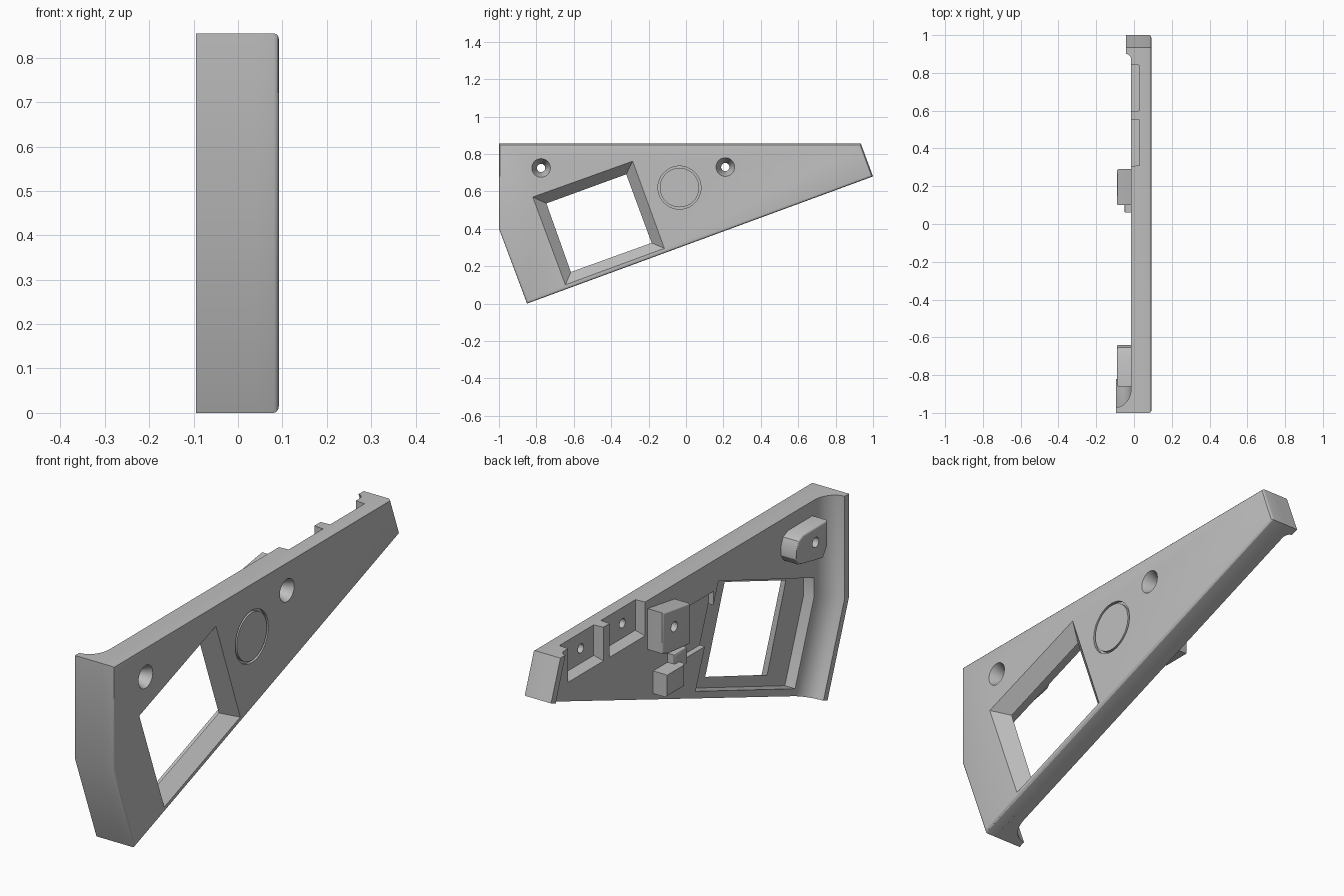
import bpy, bmesh, math

if "Cube" in bpy.data.objects:
    bpy.data.objects.remove(bpy.data.objects["Cube"])

grey = bpy.data.materials.new("plain grey")
grey.use_nodes = True
colour = (0.52, 0.52, 0.52, 1)
grey.diffuse_color = colour
grey.node_tree.nodes["Principled BSDF"].inputs["Base Color"].default_value = colour


def loft(name, loops, bevel=0.0, bevel_x=None):
    """Solid skin through matching loops of xyz points, capped at both ends."""
    bm = bmesh.new()
    rows = [[bm.verts.new(p) for p in loop] for loop in loops]
    n = len(rows[0])
    for a, b in zip(rows, rows[1:]):
        for i in range(n):
            bm.faces.new((a[i], a[(i + 1) % n], b[(i + 1) % n], b[i]))
    bm.faces.new(rows[0])
    bm.faces.new(rows[-1])
    bmesh.ops.recalc_face_normals(bm, faces=bm.faces)
    if bevel:
        edges = [e for e in bm.edges if all(abs(v.co.x - bevel_x) < 1e-5 for v in e.verts)]
        bmesh.ops.bevel(bm, geom=edges, offset=bevel, segments=3, profile=0.5, affect='EDGES')
    mesh = bpy.data.meshes.new(name)
    bm.to_mesh(mesh)
    bm.free()
    mesh.materials.append(grey)
    obj = bpy.data.objects.new(name, mesh)
    bpy.context.collection.objects.link(obj)
    return obj


def prism(name, pts, x0, x1, pts1=None, **kw):
    """Side-on (y, z) outline extruded across x, optionally changing shape."""
    return loft(name, [[(x0, y, z) for y, z in pts], [(x1, y, z) for y, z in pts1 or pts]], **kw)


def circle(y, z, r, n=40):
    return [(y + r * math.cos(2 * math.pi * i / n), z + r * math.sin(2 * math.pi * i / n)) for i in range(n)]


def rect(y0, y1, z0, z1):
    return [(y0, z0), (y1, z0), (y1, z1), (y0, z1)]


def boolean(obj, tool, operation='DIFFERENCE'):
    mod = obj.modifiers.new("join", 'BOOLEAN')
    mod.operation, mod.object, mod.solver = operation, tool, 'EXACT'
    bpy.context.view_layer.objects.active = obj
    bpy.ops.object.modifier_apply(modifier=mod.name)
    bpy.data.objects.remove(tool)


def end_wall(name, path, inward, tip_x, thick, radius, base_x):
    """Raised end wall with a concave fillet running down to the back face."""
    profile = [(0, base_x), (0, tip_x), (thick, tip_x)]
    rise = -0.015 - tip_x
    for i in range(1, 9):
        a = i * math.pi / 16
        profile.append((thick + radius * (1 - math.cos(a)), tip_x + rise * math.sin(a)))
    profile.append((thick + radius, base_x))
    return loft(name, [[(x, y + d * iy, z + d * iz) for d, x in profile]
                       for (y, z), (iy, iz) in zip(path, inward)])


# Main wedge-shaped panel
outline = [(-1, 0.855), (0.935, 0.855), (1, 0.68), (-0.85, 0), (-1, 0.4)]
panel = prism("side_panel", outline, -0.015, 0.092, bevel=0.012, bevel_x=0.092)

# Recess behind the window, then the flared window itself
boolean(panel, prism("cut", [(-0.205, 0.752), (-0.045, 0.327), (-0.79, 0.055),
                             (-0.92, 0.40), (-0.92, 0.495)], -0.2, 0.035))
boolean(panel, prism("cut", [(-0.745, 0.535), (-0.32, 0.69), (-0.185, 0.325), (-0.615, 0.17)],
                     0.034, 0.0925,
                     [(-0.82, 0.57), (-0.285, 0.762), (-0.115, 0.295), (-0.645, 0.1)]))

# End walls
boolean(panel, end_wall("front_wall", [(-1, 0.855), (-1, 0.4), (-0.85, 0)],
                        [(1, 0), (1, 0.19), (0.939, 0.345)], -0.095, 0.03, 0.1, 0.036), 'UNION')
boolean(panel, end_wall("rear_wall", [(0.935, 0.855), (1, 0.68)],
                        [(-1, 0), (-0.939, -0.345)], -0.042, 0.035, 0.03, 0.02), 'UNION')

# Rear pockets open at the top, each with a blind hole
for y0 in (0.30, 0.59):
    y1 = y0 + 0.26
    low = rect(y0 + 0.01, y1 - 0.01, 0.72, 0.9)
    boolean(panel, prism("cut", rect(y0, y1, 0.68, 0.9), -0.1, 0.03, low))
    boolean(panel, prism("cut", circle(y0 + 0.1, 0.785, 0.02, 24), 0.0, 0.055))

# Shallow recess behind the round button and its groove at the face
boolean(panel, prism("cut", rect(-0.17, 0.09, 0.5, 0.72), -0.1, 0.01))
boolean(panel, prism("cut", circle(-0.035, 0.62, 0.115, 64), 0.08, 0.1))
button = prism("round_button", circle(-0.035, 0.62, 0.105, 64), 0.07, 0.092)

# Screw bosses on the back
bosses = [
    prism("front_boss", [(-0.86, 0.79), (-0.69, 0.79), (-0.655, 0.775), (-0.64, 0.74), (-0.64, 0.70),
                         (-0.66, 0.67), (-0.70, 0.66), (-0.83, 0.635), (-0.86, 0.68)],
          0.0, -0.09, bevel=0.008, bevel_x=-0.09),
    prism("rear_boss", [(0.1, 0.79), (0.29, 0.82), (0.29, 0.64), (0.25, 0.625), (0.1, 0.61)],
          0.0, -0.09, bevel=0.008, bevel_x=-0.09),
]

# Countersunk screw holes through panel and bosses
for boss, (y, z) in zip(bosses, [(-0.775, 0.725), (0.21, 0.73)]):
    boolean(panel, prism("cut", circle(y, z, 0.022), 0.03, 0.0925, circle(y, z, 0.05)))
    for part in (panel, boss):
        boolean(part, prism("cut", circle(y, z, 0.022), -0.2, 0.05))

# Retaining clip below the rear boss
clip = prism("clip_block", rect(0.12, 0.25, 0.43, 0.53), 0.0, -0.08, bevel=0.01, bevel_x=-0.08)
arm = prism("clip_arm", rect(0.06, 0.15, 0.5, 0.57), 0.0, -0.05, bevel=0.006, bevel_x=-0.05)

# Smooth rounded areas while keeping crisp edges
bpy.ops.object.select_all(action='DESELECT')
for obj in [panel, button, clip, arm] + bosses:
    obj.select_set(True)
bpy.context.view_layer.objects.active = panel
bpy.ops.object.shade_smooth_by_angle(angle=math.radians(30))
